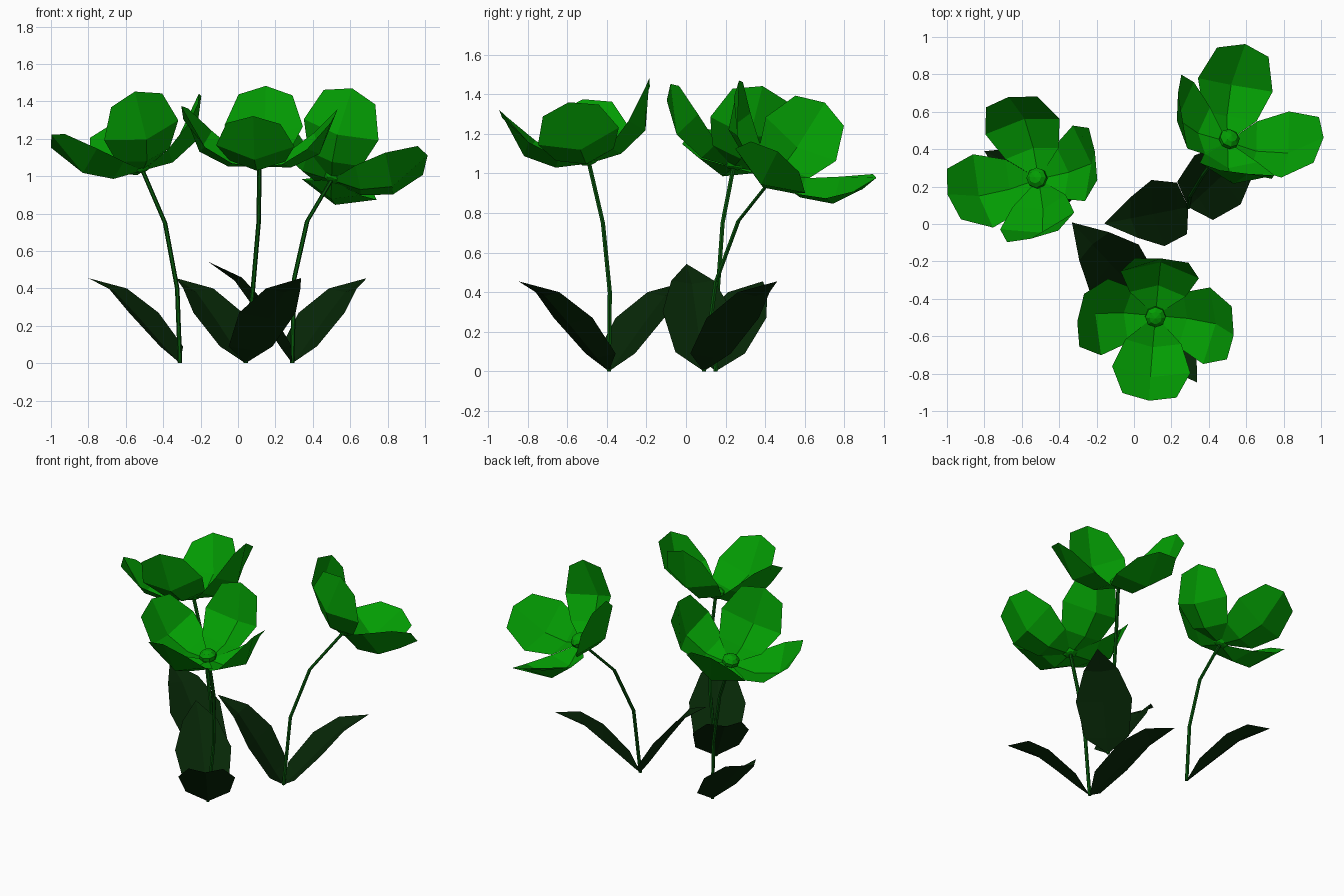
import bpy, bmesh, math
from mathutils import Matrix, Vector

if "Cube" in bpy.data.objects:
    bpy.data.objects.remove(bpy.data.objects["Cube"])


def material(name, rgb):
    m = bpy.data.materials.new(name)
    m.diffuse_color = (*rgb, 1)
    m.use_nodes = True
    m.node_tree.nodes["Principled BSDF"].inputs["Base Color"].default_value = m.diffuse_color
    return m


PETAL = material("petal_green", (0.001, 0.34, 0.001))
STEM = material("stem_green", (0.002, 0.09, 0.003))
LEAF = material("leaf_green", (0.002, 0.02, 0.002))


def add_object(name, bm, mat):
    me = bpy.data.meshes.new(name)
    bm.to_mesh(me)
    bm.free()
    me.materials.append(mat)
    ob = bpy.data.objects.new(name, me)
    bpy.context.collection.objects.link(ob)
    return ob


def sheet(name, rows, frame, mat):
    """Folded blade growing along +x; rows are (mid x, mid z, edge x, edge z, half width)."""
    bm = bmesh.new()
    grid = []
    for mx, mz, ex, ez, w in rows:
        grid.append([bm.verts.new(frame @ Vector(p))
                     for p in ((ex, w, ez), (mx, 0, mz), (ex, -w, ez))])
    for a, b in zip(grid, grid[1:]):
        for i in range(2):
            bm.faces.new((a[i], a[i + 1], b[i + 1], b[i]))
    bmesh.ops.remove_doubles(bm, verts=bm.verts, dist=0.0005)
    return add_object(name, bm, mat)


def tube(name, points, radius, sides, mat):
    bm = bmesh.new()
    rings = []
    for p in points:
        rings.append([bm.verts.new((p[0] + radius * math.cos(2 * math.pi * i / sides),
                                    p[1] + radius * math.sin(2 * math.pi * i / sides), p[2]))
                      for i in range(sides)])
    for a, b in zip(rings, rings[1:]):
        for i in range(sides):
            j = (i + 1) % sides
            bm.faces.new((a[i], a[j], b[j], b[i]))
    bm.faces.new(rings[0][::-1])
    bm.faces.new(rings[-1])
    return add_object(name, bm, mat)


PETAL_ROWS = [
    (0.0, 0.0, 0.0, 0.0, 0.0),
    (0.17, 0.015, 0.13, 0.06, 0.15),
    (0.315, 0.105, 0.26, 0.17, 0.21),
    (0.39, 0.36, 0.37, 0.315, 0.145),
]
LEAF_ROWS = [
    (0.0, 0.0, 0.0, 0.0, 0.0),
    (0.075, 0.07, 0.05, 0.09, 0.14),
    (0.24, 0.24, 0.215, 0.27, 0.18),
    (0.385, 0.38, 0.37, 0.40, 0.11),
    (0.545, 0.455, 0.545, 0.455, 0.0),
]

# name, stem path, head tilt angle, tilt direction,
# petals right/back/left/front (yaw, opening), leaves (direction, extra pitch)
FLOWERS = [
    ("left", [(-0.31, 0.15, 0), (-0.325, 0.16, 0.4), (-0.39, 0.185, 0.75), (-0.51, 0.24, 1.03)],
     20, 149, [(11, 5), (10, 0), (17, 7), (11, 1)], [(154, 0)]),
    ("front", [(0.04, -0.39, 0), (0.08, -0.385, 0.4), (0.11, -0.42, 0.75), (0.115, -0.49, 1.05)],
     12, -90, [(-5, 5), (-5, 0), (-5, 5), (-5, 0)], [(133, 0), (-57, 0)]),
    ("back", [(0.29, 0.09, 0), (0.30, 0.15, 0.45), (0.37, 0.265, 0.76), (0.50, 0.44, 0.98)],
     35, 57, [(-11, 11), (-6, 11), (-10, 1), (-5, 1)], [(43, 0), (191, 10)]),
]

for name, path, tilt, toward, petals, leaves in FLOWERS:
    # Stem
    tube(name + "_stem", path, 0.012, 6, STEM)

    # Leaves at the foot of the stem
    for k, (ang, pitch) in enumerate(leaves):
        frame = (Matrix.Translation(path[0])
                 @ Matrix.Rotation(math.radians(ang), 4, 'Z')
                 @ Matrix.Rotation(math.radians(-pitch), 4, 'Y'))
        sheet(f"{name}_leaf_{k + 1}", LEAF_ROWS, frame, LEAF)

    # Flower head: four cupped petals
    t = math.radians(toward)
    head = (Matrix.Translation(path[-1])
            @ Matrix.Rotation(math.radians(tilt), 4, Vector((-math.sin(t), math.cos(t), 0))))
    for k, (yaw, opening) in enumerate(petals):
        frame = (head @ Matrix.Rotation(math.radians(yaw + 90 * k), 4, 'Z')
                 @ Matrix.Rotation(math.radians(opening), 4, 'Y'))
        sheet(f"{name}_petal_{k + 1}", PETAL_ROWS, frame, PETAL)

    # Button in the middle of the flower
    bm = bmesh.new()
    bmesh.ops.create_uvsphere(
        bm, u_segments=8, v_segments=5, radius=0.058,
        matrix=head @ Matrix.Translation((0, 0, 0.03)) @ Matrix.Diagonal((1, 1, 0.7, 1)))
    add_object(name + "_flower_centre", bm, PETAL)
